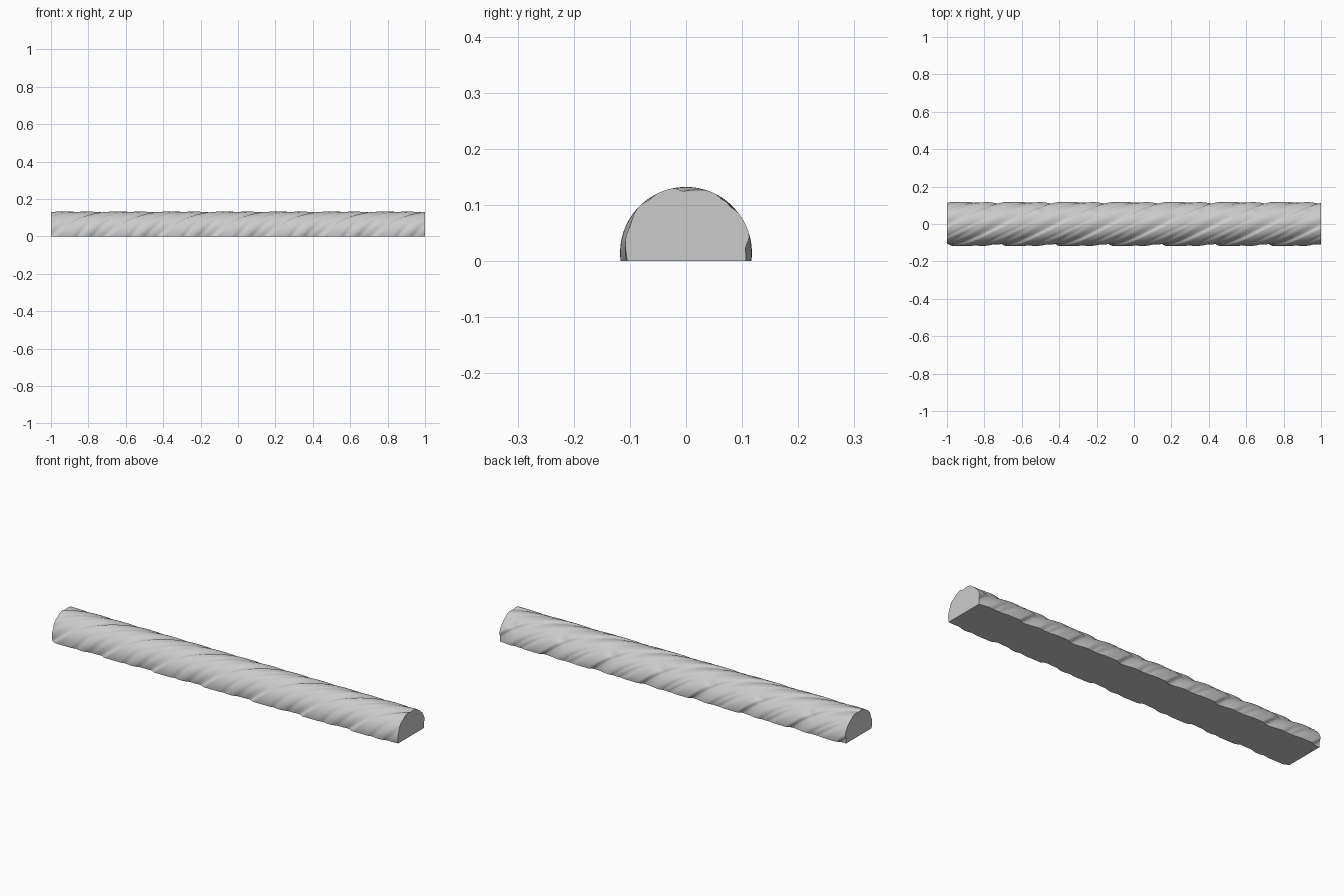
import bpy, bmesh, math

if "Cube" in bpy.data.objects:
    bpy.data.objects.remove(bpy.data.objects["Cube"])

LENGTH, REPEATS = 2.0, 7
PITCH = LENGTH / REPEATS
NX, NT = 420, 64            # steps along the bar and around the arch
R, ZC = 0.1175, 0.0145      # arch radius and centre height
TWIST = 0.60                # run of a strand from front edge to back edge


def smooth(a, b, v):
    v = min(1, max(0, (v - a) / (b - a)))
    return v * v * (3 - 2 * v)


def groove(u, centre, width):
    """Soft valley in the repeating strand coordinate."""
    d = (u - centre + 0.5) % 1 - 0.5
    return math.exp(-(d / width) ** 2)


def carve(x, t):
    """Depth cut below the arch by the twisted, overlapping strands."""
    bend = 0.025 * math.sin(2 * math.pi * t)
    u = ((x + 0.68 - TWIST * (t - 0.06) + bend) / PITCH) % 1
    side = abs(2 * t - 1) ** 2
    # overlapping lip of the main strand
    lip = (1 - smooth(0.0, 0.10, u)) * 0.011 + smooth(0.66, 1.0, u) * 0.011
    # narrower creases that fade in and out along each strand
    crease = 0.005 * groove(u + 0.10 * math.sin(5 * t), 0.50, 0.06) * (0.45 + 0.55 * side)
    fold = 0.005 * groove(u - 0.25 * t, 0.22, 0.07) * smooth(0.45, 0.9, t)
    fold += 0.006 * groove(u + 0.35 * t, 0.78, 0.08) * (1 - smooth(0.2, 0.55, t))
    # small turned-over leaf tip near the back of the crown
    dx = ((x + 0.20 + PITCH / 2) % PITCH) - PITCH / 2
    tip = 0.006 * math.exp(-(dx / 0.025) ** 2 - ((t - 0.74) / 0.05) ** 2)
    return lip * (0.65 + 0.45 * side) + crease + fold + tip


# twisted rope moulding with a flat underside
bm = bmesh.new()
a0 = math.asin(ZC / R)
rings = []
for i in range(NX + 1):
    x = -LENGTH / 2 + LENGTH * i / NX
    ring = []
    for j in range(NT + 1):
        t = j / NT
        a = -a0 + (math.pi + 2 * a0) * t
        r = R - min(carve(x, t), 0.019)
        z = 0 if j in (0, NT) else max(0.0005, ZC + r * math.sin(a))
        ring.append(bm.verts.new((x, -r * math.cos(a), z)))
    rings.append(ring)

for p, q in zip(rings, rings[1:]):
    for j in range(NT):
        bm.faces.new((p[j], q[j], q[j + 1], p[j + 1]))
    bm.faces.new((p[NT], q[NT], q[0], p[0]))      # underside
bm.faces.new(rings[0])                            # end caps
bm.faces.new(rings[-1][::-1])
bmesh.ops.recalc_face_normals(bm, faces=bm.faces)

mesh = bpy.data.meshes.new("rope_moulding")
bm.to_mesh(mesh)
bm.free()
rope = bpy.data.objects.new("rope_moulding", mesh)
bpy.context.collection.objects.link(rope)
bpy.context.view_layer.objects.active = rope
rope.select_set(True)
bpy.ops.object.shade_smooth_by_angle(angle=math.radians(40))
